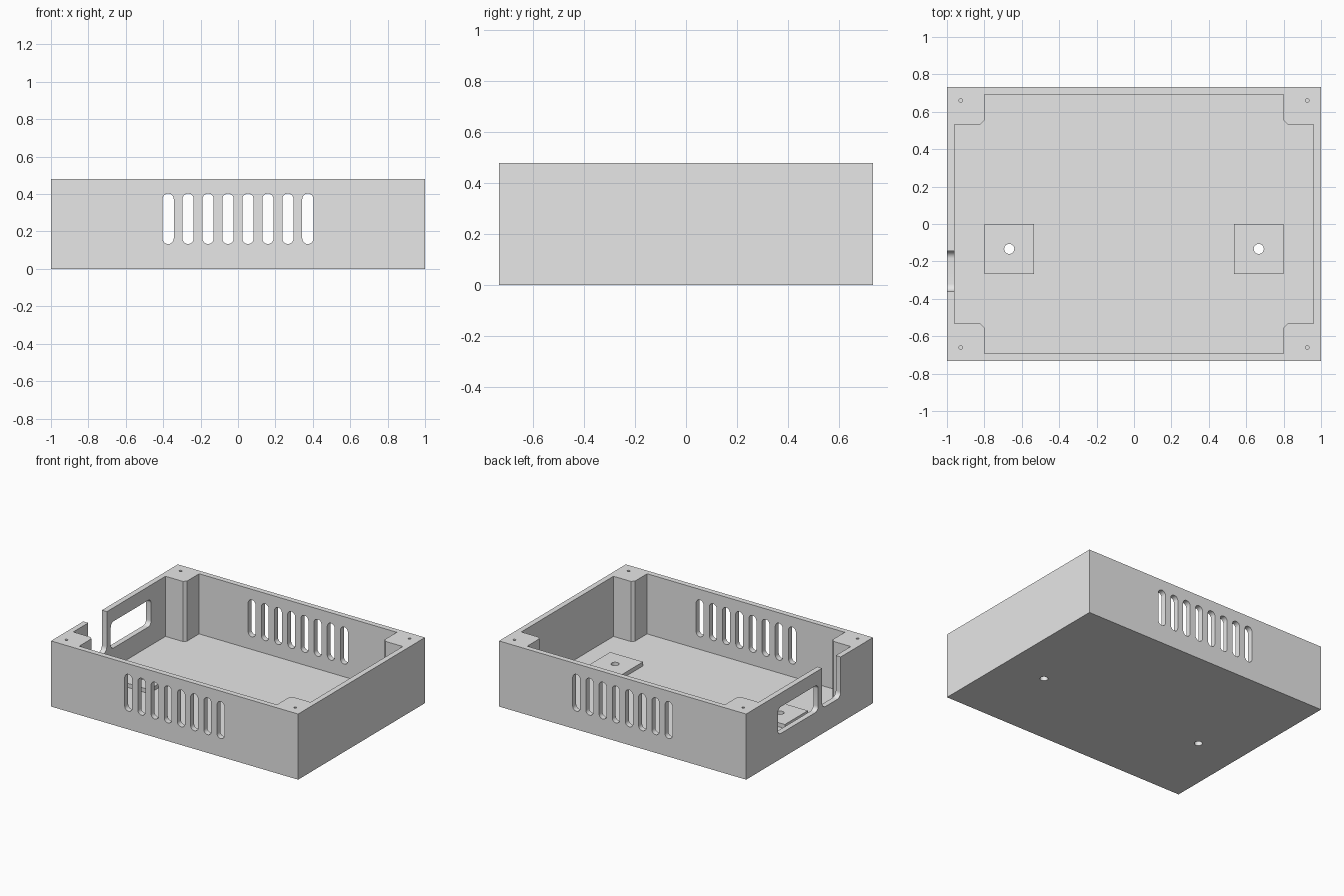
import bpy, bmesh
from math import sin, cos, pi
from mathutils import Vector

if "Cube" in bpy.data.objects:
    bpy.data.objects.remove(bpy.data.objects["Cube"], do_unlink=True)

# Overall sizes
HX, HY, HEIGHT = 1.0, 0.733, 0.48
WALL = 0.04

grey = bpy.data.materials.new("light_grey")
grey.use_nodes = True
grey.diffuse_color = (0.8, 0.8, 0.8, 1)
grey.node_tree.nodes["Principled BSDF"].inputs["Base Color"].default_value = (0.8, 0.8, 0.8, 1)


def prism(name, outline, axis, low, high):
    """Extrude a 2D outline along an axis."""
    place = {"x": lambda u, v: (low, u, v),
             "y": lambda u, v: (u, low, v),
             "z": lambda u, v: (u, v, low)}[axis]
    bm = bmesh.new()
    face = bm.faces.new([bm.verts.new(place(u, v)) for u, v in outline])
    ext = bmesh.ops.extrude_face_region(bm, geom=[face])
    shift = Vector([(high - low) * (a == axis) for a in "xyz"])
    bmesh.ops.translate(bm, vec=shift,
                        verts=[e for e in ext["geom"] if isinstance(e, bmesh.types.BMVert)])
    bmesh.ops.recalc_face_normals(bm, faces=bm.faces)
    mesh = bpy.data.meshes.new(name)
    bm.to_mesh(mesh)
    bm.free()
    mesh.materials.append(grey)
    obj = bpy.data.objects.new(name, mesh)
    bpy.context.scene.collection.objects.link(obj)
    return obj


def rectangle(u0, u1, v0, v1):
    return [(u0, v0), (u1, v0), (u1, v1), (u0, v1)]


def rounded(u0, u1, v0, v1, r, steps=8):
    """Rectangle outline with round corners."""
    corners = [(u1 - r, v1 - r), (u0 + r, v1 - r), (u0 + r, v0 + r), (u1 - r, v0 + r)]
    pts = []
    for i, (cu, cv) in enumerate(corners):
        for k in range(steps + 1):
            a = (i + k / steps) * pi / 2
            p = (cu + r * cos(a), cv + r * sin(a))
            if not pts or (Vector(p) - Vector(pts[-1])).length > 1e-5:
                pts.append(p)
    if (Vector(pts[0]) - Vector(pts[-1])).length < 1e-5:
        pts.pop()
    return pts


def circle(cu, cv, r, n=24):
    return [(cu + r * cos(2 * pi * i / n), cv + r * sin(2 * pi * i / n)) for i in range(n)]


def cut(obj, cutters):
    """Subtract the cutters and bake the result."""
    for c in cutters:
        c.hide_render = True
        mod = obj.modifiers.new(c.name, "BOOLEAN")
        mod.operation, mod.solver, mod.object = "DIFFERENCE", "EXACT", c
    deps = bpy.context.evaluated_depsgraph_get()
    baked = bpy.data.meshes.new_from_object(obj.evaluated_get(deps))
    obj.modifiers.clear()
    obj.data = baked
    for c in cutters:
        bpy.data.objects.remove(c, do_unlink=True)
    bpy.ops.object.select_all(action="DESELECT")
    obj.select_set(True)
    bpy.context.view_layer.objects.active = obj
    bpy.ops.object.shade_smooth_by_angle(angle=pi / 6)


# Cavity outline leaves a chamfered post in each corner
quarter = [(HX - WALL, 0.533), (0.82, 0.533), (0.8, 0.553), (0.8, HY - WALL)]
cavity = []
for sx, sy in ((1, 1), (-1, 1), (-1, -1), (1, -1)):
    part = [(sx * x, sy * y) for x, y in quarter]
    cavity += part if sx * sy > 0 else part[::-1]
cutters = [prism("cavity_cutter", cavity, "z", WALL, HEIGHT + 0.1)]

# Vent slots through the front and back walls
for i in range(8):
    x = (i - 3.5) * 0.1067
    cutters.append(prism("slot_cutter", rounded(x - 0.03, x + 0.03, 0.133, 0.403, 0.03),
                         "y", -HY - 0.1, HY + 0.1))

# Port window and open cable notch in the right wall
cutters.append(prism("window_cutter", rounded(-0.1, 0.367, 0.185, 0.38, 0.035), "x", -1.1, -0.93))
cutters.append(prism("notch_cutter", rounded(-0.36, -0.145, 0.185, 0.7, 0.04), "x", -1.1, -0.93))

# Screw holes in the posts, mounting holes in the floor
for sx in (-1, 1):
    for sy in (-1, 1):
        cutters.append(prism("screw_cutter", circle(sx * 0.926, sy * 0.66, 0.01, 16),
                             "z", 0.2, HEIGHT + 0.1))
    cutters.append(prism("mount_cutter", circle(sx * 0.667, -0.133, 0.027), "z", -0.1, 0.2))

case = prism("case_body", rectangle(-HX, HX, -HY, HY), "z", 0, HEIGHT)
cut(case, cutters)

# Mounting pads on the floor
for side, sx in (("left", 1), ("right", -1)):
    c = sx * 0.667
    pad = prism(side + "_mounting_pad", rectangle(c - 0.133, c + 0.133, -0.266, 0), "z", WALL, 0.07)
    cut(pad, [prism("pad_cutter", circle(c, -0.133, 0.027), "z", -0.1, 0.2)])
